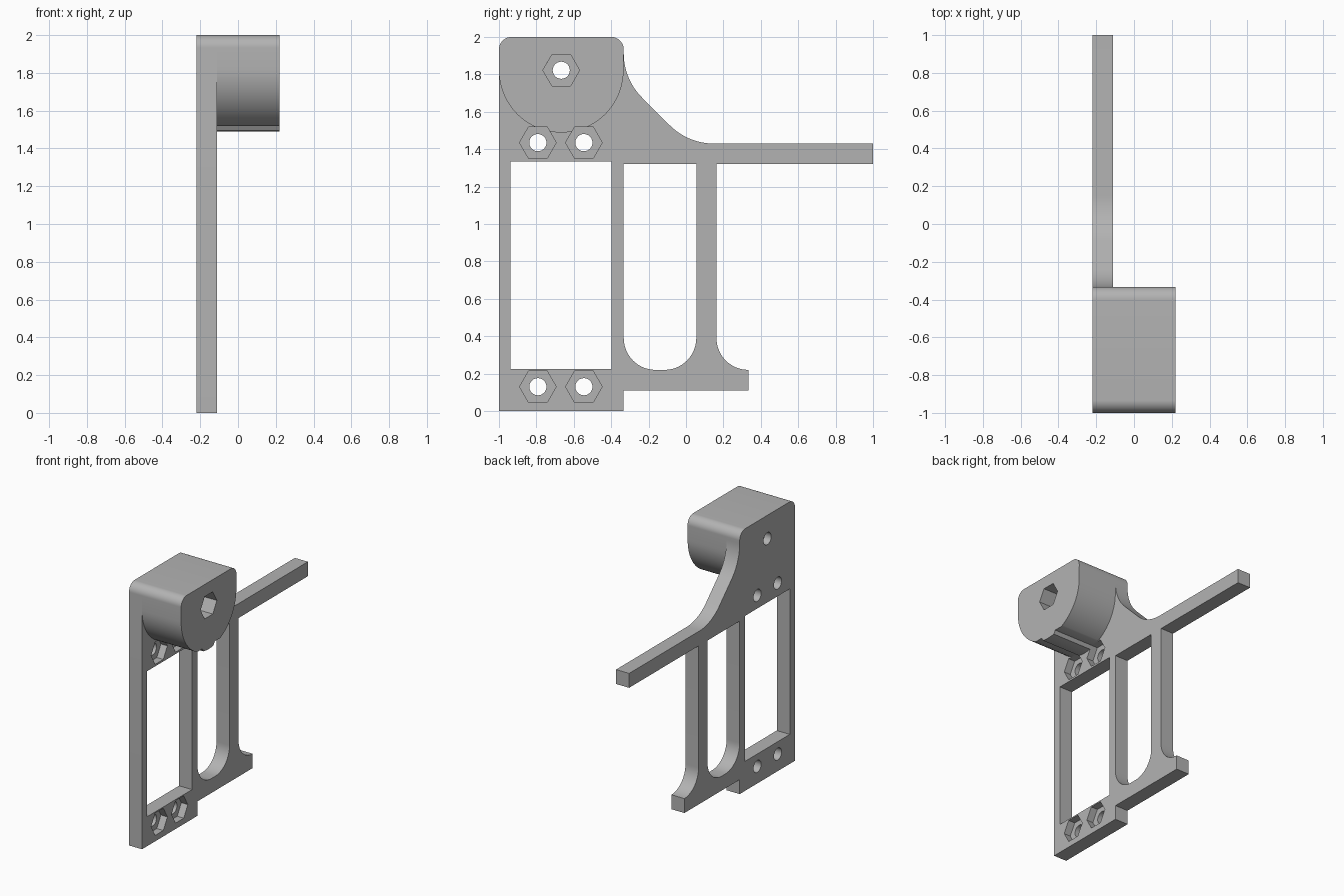
import bpy
import bmesh
from math import cos, sin, radians

if "Cube" in bpy.data.objects:
    bpy.data.objects.remove(bpy.data.objects["Cube"], do_unlink=True)

grey = bpy.data.materials.new("light_grey")
grey.use_nodes = True
COLOUR = (0.45, 0.45, 0.45, 1)
grey.diffuse_color = COLOUR
grey.node_tree.nodes["Principled BSDF"].inputs["Base Color"].default_value = COLOUR

BACK, FACE, FRONT = -0.22, -0.11, 0.22   # plate back, plate face, block face
SEAT = -0.165                            # floor of the nut pockets
R = 0.333                                # large radius


def arc(y, z, r, start, end, steps=14):
    """Points of an arc in the side plane, angles in degrees."""
    angles = [radians(start + (end - start) * i / steps) for i in range(steps + 1)]
    return [(y + r * cos(a), z + r * sin(a)) for a in angles]


def prisms(name, profiles, x0, x1):
    """One object made of side profiles extruded along x."""
    bm = bmesh.new()
    for points in profiles:
        near = [bm.verts.new((x0, y, z)) for y, z in points]
        far = [bm.verts.new((x1, y, z)) for y, z in points]
        bm.faces.new(near)
        bm.faces.new(far[::-1])
        n = len(points)
        for i in range(n):
            j = (i + 1) % n
            bm.faces.new((near[j], near[i], far[i], far[j]))
    bmesh.ops.recalc_face_normals(bm, faces=bm.faces)
    mesh = bpy.data.meshes.new(name)
    bm.to_mesh(mesh)
    bm.free()
    mesh.materials.append(grey)
    obj = bpy.data.objects.new(name, mesh)
    bpy.context.collection.objects.link(obj)
    return obj


# Shared rounded top corners
top = arc(-0.4, 1.933, 0.067, 0, 90) + arc(-1 + 0.067, 1.933, 0.067, 90, 180)

# Side plate with foot, arm and swept gusset
outline = [(-1, 0), (-R, 0), (-R, 0.11), (R, 0.11)]
outline += arc(R, 0.39, 0.17, 270, 180)
outline += [(0.163, 1.32), (1, 1.32), (1, 1.43)]
outline += arc(0.149, 1.763, R, 270, 225) + arc(0, 1.912, R, 225, 180)
outline += top
plate = prisms("side_plate", [outline], BACK, FACE)

# Round-bottomed boss block
boss = prisms("boss_block", [top + arc(-0.667, 1.822, R, 180, 360, 40)], FACE, FRONT)

# Window cutters: rectangle and slot with rounded bottom
rectangle = [(-0.937, 0.225), (-0.397, 0.225), (-0.397, 1.335), (-0.937, 1.335)]
slot = [(0.055, 1.32), (-R, 1.32)]
slot += arc(-R + 0.17, 0.39, 0.17, 180, 270) + arc(0.055 - 0.17, 0.39, 0.17, 270, 360)
windows = prisms("window_cutter", [rectangle, slot], -0.4, 0)

# Bolt holes and hexagonal nut pockets
centres = [(y, z) for y in (-0.792, -0.546) for z in (0.13, 1.435)] + [(-0.667, 1.822)]
holes = prisms("bolt_cutter", [arc(y, z, 0.046, 0, 345, 23) for y, z in centres], -0.4, 0.4)
nuts = prisms("nut_cutter", [arc(y, z, 0.098, 0, 300, 5) for y, z in centres], SEAT, 0.4)

cutters = [windows, holes, nuts]
for obj, tools in ((plate, cutters), (boss, [holes, nuts])):
    bpy.ops.object.select_all(action="DESELECT")
    obj.select_set(True)
    bpy.context.view_layer.objects.active = obj
    for tool in tools:
        mod = obj.modifiers.new(tool.name, "BOOLEAN")
        mod.operation = "DIFFERENCE"
        mod.solver = "EXACT"
        mod.object = tool
        bpy.ops.object.modifier_apply(modifier=mod.name)
    bpy.ops.object.shade_smooth_by_angle(angle=radians(30))

for tool in cutters:
    bpy.data.objects.remove(tool, do_unlink=True)
